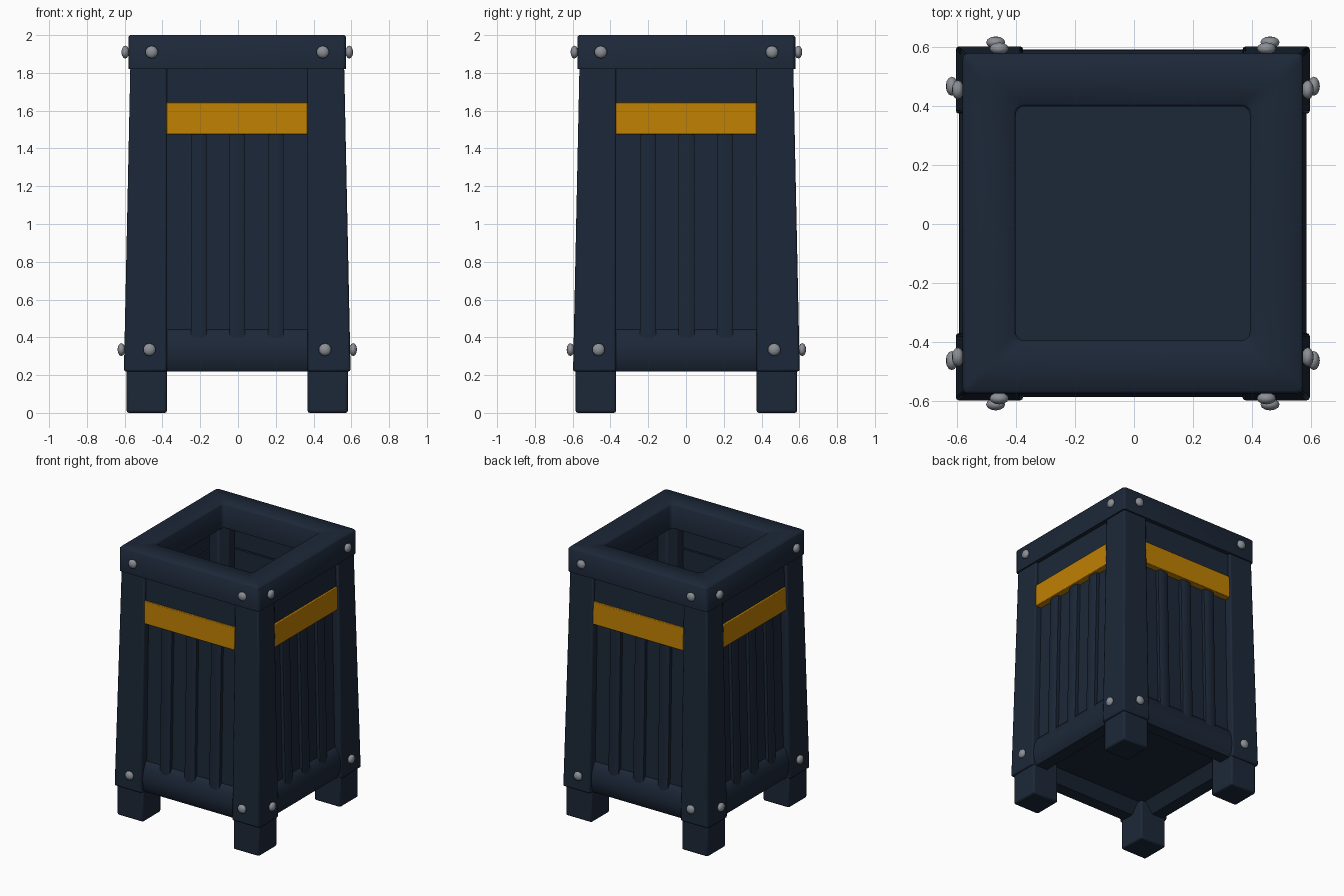
import bpy, bmesh, math
from mathutils import Matrix, Vector

cube = bpy.data.objects.get("Cube")
if cube:
    bpy.data.objects.remove(cube)


def material(name, rgb, rough=0.6):
    m = bpy.data.materials.new(name)
    m.use_nodes = True
    col = (*rgb, 1)
    m.diffuse_color = col
    bsdf = m.node_tree.nodes["Principled BSDF"]
    bsdf.inputs["Base Color"].default_value = col
    bsdf.inputs["Roughness"].default_value = rough
    return m


NAVY = material("dark navy", (0.0115, 0.0205, 0.039))
AMBER = material("amber", (0.52, 0.215, 0.001))
STEEL = material("steel grey", (0.26, 0.28, 0.31))
CENTRE = Matrix.Translation((-0.004, 0.002, 0))
INNER = 0.372            # inner edge of the posts
BASE, TOP = 0.22, 1.82   # bottom and top of the tapered body


def half(z):
    """Half width of the tapered body at height z."""
    return 0.6 - (z - BASE) * 0.021


def finish(name, bm, mat, bevel=0.0, angle=35):
    bmesh.ops.recalc_face_normals(bm, faces=bm.faces)
    bm.transform(CENTRE)
    me = bpy.data.meshes.new(name)
    bm.to_mesh(me)
    bm.free()
    me.materials.append(mat)
    ob = bpy.data.objects.new(name, me)
    bpy.context.collection.objects.link(ob)
    if bevel:
        mod = ob.modifiers.new("soft edges", 'BEVEL')
        mod.width, mod.segments, mod.limit_method = bevel, 2, 'ANGLE'
    bpy.ops.object.select_all(action='DESELECT')
    ob.select_set(True)
    bpy.context.view_layer.objects.active = ob
    bpy.ops.object.shade_smooth_by_angle(angle=math.radians(angle))
    return ob


def loft(bm, loops, closed=False):
    """Skin a list of equal point loops, capping the ends unless closed."""
    rows = [[bm.verts.new(p) for p in lp] for lp in loops]
    n = len(rows[0])
    pairs = list(zip(rows, rows[1:])) + ([(rows[-1], rows[0])] if closed else [])
    for a, b in pairs:
        for i in range(n):
            j = (i + 1) % n
            bm.faces.new((a[i], a[j], b[j], b[i]))
    if not closed:
        bm.faces.new(rows[0])
        bm.faces.new(rows[-1])


def rect(x0, x1, y0, y1, z):
    return [(x0, y0, z), (x1, y0, z), (x1, y1, z), (x0, y1, z)]


def slab(bm, x0, x1, z0, z1, depth, thick):
    """Leaning board on the front face, set back by depth."""
    loft(bm, [rect(x0, x1, depth - half(z), depth + thick - half(z), z)
              for z in (z0, z1)])


def rounded_square(h, r, z, steps=4):
    """Square outline of half width h with corner radius r."""
    pts = []
    for k in range(4):
        mid = Matrix.Rotation(k * math.pi / 2, 2) @ Vector((h - r, h - r))
        for s in range(steps + 1):
            a = (k + s / steps) * math.pi / 2
            pts.append((mid.x + r * math.cos(a), mid.y + r * math.sin(a), z))
    return pts


def four_sides(name, build, mat, bevel=0.0, angle=35):
    """Repeat a front part round the four sides."""
    for k, side in enumerate(("front", "left", "back", "right")):
        bm = bmesh.new()
        build(bm)
        bm.transform(Matrix.Rotation(k * math.pi / 2, 4, 'Z'))
        finish(f"{side}_{name}", bm, mat, bevel, angle)


# Corner posts, chamfered on the inside, and feet
def post(bm):
    cut = INNER + 0.05
    loft(bm, [[(INNER, -half(z), z), (half(z), -half(z), z), (half(z), -INNER, z),
               (cut, -INNER, z), (INNER, -cut, z)] for z in (BASE, TOP + 0.02)])


def foot(bm):
    loft(bm, [rect(INNER, 0.586, -0.586, -INNER, z) for z in (0, 0.3)])


four_sides("corner_post", post, NAVY, 0.01)
four_sides("foot", foot, NAVY, 0.012)

# Upper panel, coloured band and recessed backing sheet
four_sides("upper_panel", lambda bm: slab(bm, -INNER, INNER, 1.64, TOP + 0.02, 0.02, 0.055), NAVY)
four_sides("band", lambda bm: slab(bm, -INNER - 0.003, INNER, 1.475, 1.642, 0.006, 0.05), AMBER, 0.004)
four_sides("backing_sheet", lambda bm: slab(bm, -INNER, INNER, 0.34, 1.632, 0.054, 0.024), NAVY)


# Three raised rounded battens on each sheet
def battens(bm):
    w = 0.042
    for x in (-0.204, 0, 0.204):
        loops = []
        for z in (0.39, 1.5):
            front, back = 0.022 - half(z), 0.06 - half(z)
            loops.append([(x - w, back, z), (x - w, front + 0.008, z),
                          (x - w / 2, front, z), (x + w / 2, front, z),
                          (x + w, front + 0.008, z), (x + w, back, z)])
        loft(bm, loops)


four_sides("battens", battens, NAVY)


# Rounded lower rail
def rail(bm):
    prof = [(0.47, BASE), (0.562, BASE), (0.58, 0.25), (0.589, 0.3), (0.588, 0.34),
            (0.577, 0.39), (0.558, 0.43), (0.54, 0.443), (0.49, 0.443), (0.4, 0.31)]
    loft(bm, [[(x, -o, z) for o, z in prof] for x in (-INNER - 0.02, INNER + 0.02)])


four_sides("lower_rail", rail, NAVY)

# Floor plate inside the rails
bm = bmesh.new()
loft(bm, [rounded_square(0.47, 0.02, z) for z in (0.3, 0.34)])
finish("floor_plate", bm, NAVY)

# Top rim with a rounded square opening
bm = bmesh.new()
loft(bm, [rounded_square(h, r, z) for h, r, z in (
    (0.577, 0.02, TOP), (0.577, 0.02, 1.99), (0.567, 0.02, 2.0),
    (0.405, 0.03, 2.0), (0.397, 0.03, 1.99), (0.397, 0.03, TOP))], closed=True)
finish("top_rim", bm, NAVY, 0, 50)


# Flattened domed bolts on the rim and the post bottoms
def bolts(bm):
    for x, z, face in ((0.453, 1.91, 0.577), (0.465, 0.335, half(0.335))):
        for s in (-1, 1):
            mat = (Matrix.Translation(Vector((s * x, -face - 0.016, z)))
                   @ Matrix.Rotation(math.pi / 2, 4, 'X')
                   @ Matrix.Diagonal((1, 1, 0.6, 1)))
            bmesh.ops.create_uvsphere(bm, u_segments=10, v_segments=6,
                                      radius=0.034, matrix=mat)


four_sides("bolts", bolts, STEEL, 0, 60)
